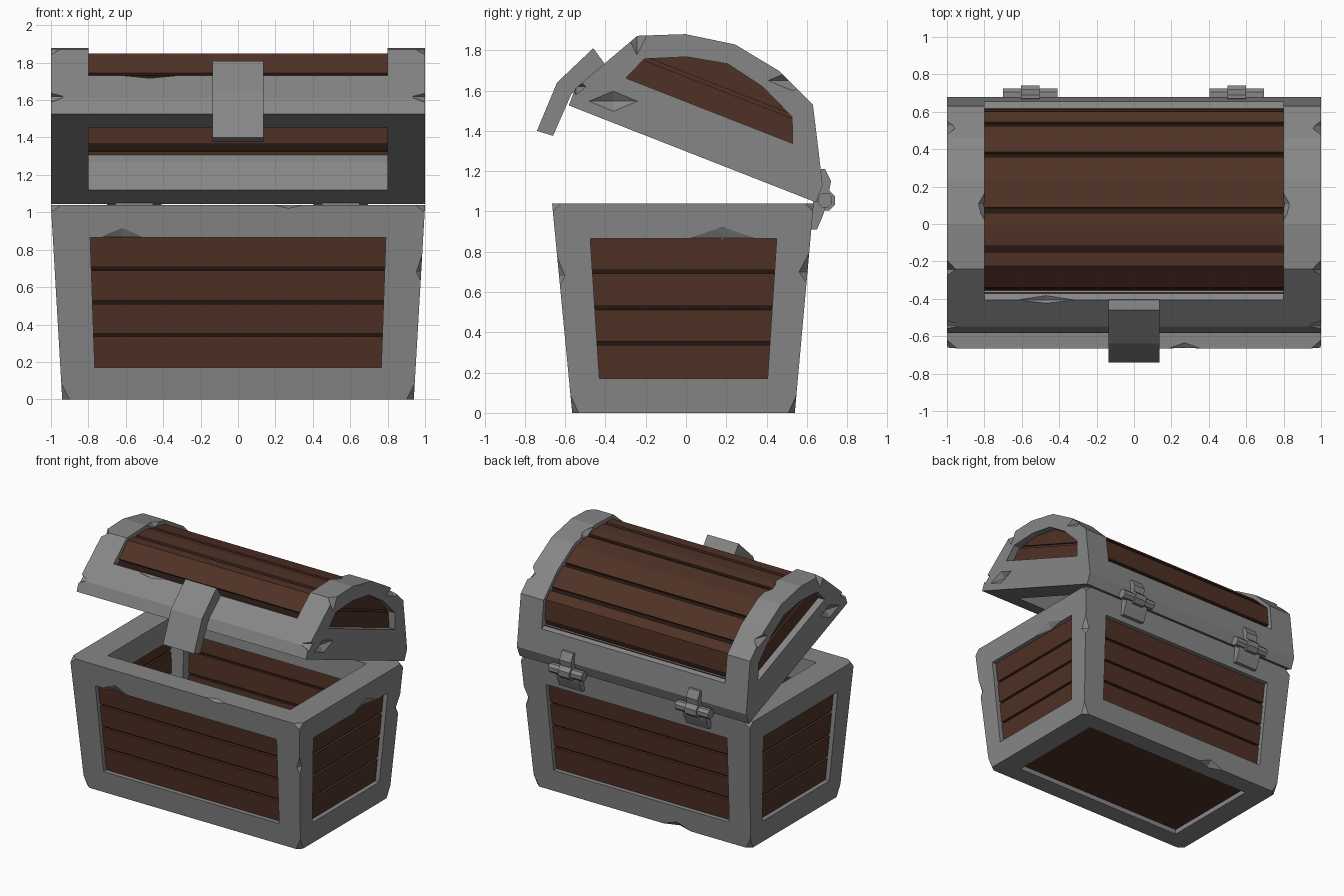
import bpy, bmesh
from mathutils import Vector

if "Cube" in bpy.data.objects:
    bpy.data.objects.remove(bpy.data.objects["Cube"])


def material(name, rgb):
    m = bpy.data.materials.new(name)
    m.diffuse_color = (*rgb, 1)
    m.use_nodes = True
    m.node_tree.nodes["Principled BSDF"].inputs["Base Color"].default_value = m.diffuse_color
    return m


IRON = material("grey_iron", (0.24, 0.24, 0.24))
WOOD = material("brown_wood", (0.08, 0.031, 0.019))
GAP = material("dark_gap", (0.018, 0.0085, 0.006))


def finish(name, bm, *mats):
    bmesh.ops.remove_doubles(bm, verts=bm.verts, dist=1e-5)
    bmesh.ops.recalc_face_normals(bm, faces=bm.faces)
    me = bpy.data.meshes.new(name)
    bm.to_mesh(me)
    bm.free()
    ob = bpy.data.objects.new(name, me)
    bpy.context.collection.objects.link(ob)
    for m in mats:
        me.materials.append(m)
    return ob


# Coordinate maps: straight sections along x or y, and the tilted open lid
def along_x(w, a, b): return Vector((w, a, b))
def along_y(w, a, b): return Vector((a, w, b))
def lid(w, u, v): return Vector((w, 0.645 - 0.931 * u + 0.365 * v, 1.045 + 0.365 * u + 0.931 * v))


def prism_bm(pts, w0, w1, place):
    bm = bmesh.new()
    a, b = ([bm.verts.new(place(w, *p)) for p in pts] for w in (w0, w1))
    bm.faces.new(a)
    bm.faces.new(b)
    for i in range(len(pts)):
        j = (i + 1) % len(pts)
        bm.faces.new((a[i], a[j], b[j], b[i]))
    bmesh.ops.recalc_face_normals(bm, faces=bm.faces)
    return bm


def prism(name, pts, w0, w1, place, mat=IRON):
    return finish(name, prism_bm(pts, w0, w1, place), mat)


def planks(name, path, gaps, w0, w1, place, thick=0.055, groove=0.018, gap_mat=GAP):
    """Board wall swept from a path, grooved on both sides at the gaps (centre, width)."""
    pts = [Vector(p) for p in path]
    cum = [0]
    for p, q in zip(pts, pts[1:]):
        cum.append(cum[-1] + (q - p).length)

    def at(s):
        i = max(k for k in range(len(pts) - 1) if cum[k] <= s + 1e-9 or k == 0)
        d = (pts[i + 1] - pts[i]).normalized()
        return pts[i] + d * (s - cum[i]), Vector((-d.y, d.x))

    cuts = sorted(cum + [c + k * w / 2 for c, w in gaps for k in (-1, 1)])
    stations = []
    for s0, s1 in zip(cuts, cuts[1:]):
        deep = any(abs((s0 + s1) / 2 - c) < w / 2 for c, w in gaps)
        stations += [(s0, deep), (s1, deep)]
    bm = bmesh.new()
    rows = []
    for s, deep in stations:
        p = at(s)[0]
        n = (at(max(s - 1e-4, 0))[1] + at(min(s + 1e-4, cum[-1]))[1]).normalized()
        g = groove if deep else 0
        o, i = p - n * g, p - n * (thick - g)
        rows.append([bm.verts.new(place(w, *q)) for q in (o, i) for w in (w0, w1)])
    for (s, d), (t, e), A, B in zip(stations, stations[1:], rows, rows[1:]):
        quads = [(A[0], A[1], B[1], B[0]), (A[2], A[3], B[3], B[2])]
        if t - s > 1e-6:
            quads += [(A[0], A[2], B[2], B[0]), (A[1], A[3], B[3], B[1])]
        for k, q in enumerate(quads):
            bm.faces.new(q).material_index = 1 if d and e and k < 2 else 0
    bm.faces.new([rows[0][k] for k in (0, 1, 3, 2)])
    bm.faces.new([rows[-1][k] for k in (0, 1, 3, 2)])
    return finish(name, bm, WOOD, gap_mat)


def chip(ob, spots):
    """Knock small faceted dents out of the metal: (centre, radii)."""
    bm = bmesh.new()
    for c, r in spots:
        v = [bm.verts.new(Vector(c) + Vector(d)) for d in (
            (r[0], 0, 0), (0, r[1], 0), (-r[0], 0, 0), (0, -r[1], 0), (0, 0, r[2]), (0, 0, -r[2]))]
        for i in range(4):
            for tip in (4, 5):
                bm.faces.new((v[i], v[(i + 1) % 4], v[tip]))
    cutter = finish("chip_cutter", bm, IRON)
    cutter.hide_render = True
    mod = ob.modifiers.new("chips", 'BOOLEAN')
    mod.operation, mod.solver, mod.object = 'DIFFERENCE', 'EXACT', cutter
    dg = bpy.context.evaluated_depsgraph_get()
    me = bpy.data.meshes.new_from_object(ob.evaluated_get(dg))
    ob.modifiers.clear()
    ob.data = me
    bpy.data.objects.remove(cutter)


# Base frame: twelve tapered beams as the shell of a 3x3x3 grid
Z = (0, 0.17, 0.865, 1.04)


def grid(i, j, k):
    z = Z[k]
    xo, xi = 0.94 + 0.058 * z, 0.76 + 0.035 * z
    return Vector(((-xo, -xi, xi, xo)[i],
                   (-0.565 - 0.096 * z, -0.419 - 0.065 * z, 0.394 + 0.065 * z, 0.54 + 0.09 * z)[j], z))


def solid(c):
    return all(0 <= q <= 2 for q in c) and sum(q != 1 for q in c) >= 2


bm = bmesh.new()
for c in [(i, j, k) for i in range(3) for j in range(3) for k in range(3)]:
    if not solid(c):
        continue
    for ax in range(3):
        for side in (0, 1):
            n = list(c)
            n[ax] += 2 * side - 1
            if solid(n):
                continue
            quad = []
            for d in ((0, 0), (1, 0), (1, 1), (0, 1)):
                o = list(d)
                o.insert(ax, side)
                quad.append(bm.verts.new(grid(*(c[m] + o[m] for m in range(3)))))
            bm.faces.new(quad)
base = finish("base_frame", bm, IRON)
spots = [((sx * 0.95, y, 0), (0.06, 0.05, 0.10)) for sx in (-1, 1) for y in (-0.575, 0.55)]
spots += [((sx * 1.0, y, 1.05), (0.07, 0.06, 0.06)) for sx in (-1, 1) for y in (-0.67, 0.64)]
spots += [((0.99, -0.64, 0.68), (0.045, 0.05, 0.11)), ((0.99, 0.61, 0.70), (0.05, 0.06, 0.10)),
          ((0.27, -0.68, 1.05), (0.17, 0.06, 0.04)), ((-0.62, -0.65, 0.87), (0.11, 0.03, 0.05)),
          ((0.99, 0.18, 0.87), (0.03, 0.16, 0.06)), ((-0.99, 0.61, 0.45), (0.05, 0.06, 0.10)),
          ((-0.30, 0.55, 0.0), (0.15, 0.05, 0.05))]
chip(base, spots)

# Base walls and floor
gaps = [(s, 0.018) for s in (0.19, 0.365, 0.545)]
gaps_down = [(0.72 - s, w) for s, w in reversed(gaps)]
z0, z1, rec = 0.155, 0.875, 0.035
planks("front_wall", [(-0.565 - 0.096 * z + rec, z) for z in (z0, z1)], gaps, -0.8, 0.8, along_x)
planks("back_wall", [(0.54 + 0.09 * z - rec, z) for z in (z1, z0)], gaps_down, -0.8, 0.8, along_x)
planks("left_wall", [(-0.94 - 0.058 * z + rec, z) for z in (z0, z1)], gaps, -0.48, 0.46, along_y)
planks("right_wall", [(0.94 + 0.058 * z - rec, z) for z in (z1, z0)], gaps_down, -0.48, 0.46, along_y)
prism("floor", [(-0.44, 0.04), (0.41, 0.04), (0.41, 0.1), (-0.44, 0.1)], -0.78, 0.78, along_x, WOOD)


# Lid end arches: outer outline around a window
def mirrored(half):
    return half + [(1.318 - u, v) for u, v in reversed(half[:-1])]


outer = mirrored([(0, 0), (0, 0.09), (0.088, 0.255), (0.191, 0.446), (0.411, 0.541), (0.659, 0.583)])
inner = mirrored([(0.215, 0.23), (0.265, 0.352), (0.457, 0.438), (0.659, 0.48)])
pair = [0, 0, 0, 1, 2, 3, 4, 5, 6, 6, 6]
for side, sx in (("left", -1), ("right", 1)):
    bm = bmesh.new()
    O, I = ([[bm.verts.new(lid(sx * w, *p)) for p in ring] for w in (0.8, 1.0)] for ring in (outer, inner))
    for i in range(11):
        j = (i + 1) % 11
        bm.faces.new((O[0][i], O[0][j], O[1][j], O[1][i]))
        a, b = pair[i], pair[j]
        for e in (0, 1):
            bm.faces.new(list(dict.fromkeys((O[e][i], O[e][j], I[e][b], I[e][a]))))
        if a != b:
            bm.faces.new((I[0][a], I[0][b], I[1][b], I[1][a]))
    arch = finish("lid_arch_" + side, bm, IRON)
    chip(arch, [(lid(sx * 1.0, 1.318, 0.10), (0.08, 0.05, 0.04)),
                (lid(sx * 1.0, 1.13, 0.45), (0.05, 0.05, 0.10)),
                (lid(sx * 1.0, 0.33, 0.52), (0.05, 0.12, 0.05)),
                (lid(sx * 1.0, 1.12, 0.10), (0.035, 0.12, 0.05)),
                (lid(sx * 0.8, 0.80, 0.57), (0.04, 0.10, 0.05))])
    # Recessed boards in the arch window
    prism("lid_window_back_" + side, inner, sx * 0.88, sx * 0.93, lid, WOOD)
    prism("lid_window_lower_board_" + side, [inner[0], (0.262, 0.345), (1.056, 0.345), inner[6]],
          sx * 0.93, sx * 0.945, lid, WOOD)
    prism("lid_window_upper_board_" + side, [(0.29, 0.363)] + inner[2:5] + [(1.028, 0.363)],
          sx * 0.93, sx * 0.945, lid, WOOD)

# Lid long beams and curved boards
beam = [(0, 0), (0.2, 0), (0.2, 0.16), (0.15, 0.25), (0.088, 0.255), (0, 0.09)]
prism("lid_back_beam", beam, -0.8, 0.8, lid)
front = prism("lid_front_beam", [(1.318 - u, v) for u, v in beam], -0.8, 0.8, lid)
chip(front, [(lid(-0.47, 1.23, 0.26), (0.18, 0.05, 0.03))])
roof = mirrored([(0.11, 0.22), (0.215, 0.43), (0.42, 0.511), (0.659, 0.553)])
total = 2 * sum((Vector(q) - Vector(p)).length for p, q in zip(roof[:3], roof[1:4]))
half = [(0.06, 0.04), (0.326, 0.03), (0.536, 0.03)]
planks("lid_boards", roof, half + [(total - s, w) for s, w in half], -0.81, 0.81, lid)

# Latch with a square recess in its front face
bm = prism_bm([(-0.46, 1.81), (-0.64, 1.64), (-0.74, 1.40), (-0.66, 1.375), (-0.57, 1.58), (-0.405, 1.735)],
              -0.137, 0.135, along_x)
plate = min(bm.faces, key=lambda f: f.calc_center_median().y if abs(f.normal.x) < 0.5 else 9)
bmesh.ops.inset_region(bm, faces=[plate], thickness=0.058)
bmesh.ops.inset_region(bm, faces=[plate], thickness=0.015, depth=-0.035)
finish("latch", bm, IRON)


# Hinges: barrel, middle knuckle and two leaves
def octagon(r):
    k = r * 0.414
    return [(0.69 + a, 1.055 + b) for a, b in
            ((r, k), (k, r), (-k, r), (-r, k), (-r, -k), (-k, -r), (k, -r), (r, -k))]


for side, x in (("left", -0.555), ("right", 0.55)):
    prism("hinge_barrel_" + side, octagon(0.035), x - 0.145, x + 0.145, along_x)
    prism("hinge_knuckle_" + side, octagon(0.05), x - 0.05, x + 0.05, along_x)
    prism("hinge_upper_leaf_" + side, [(0.655, 1.06), (0.705, 1.07), (0.72, 1.15), (0.69, 1.21), (0.67, 1.21)],
          x - 0.05, x + 0.05, along_x)
    prism("hinge_lower_leaf_" + side, [(0.615, 0.91), (0.65, 0.91), (0.68, 0.98), (0.70, 1.05), (0.632, 1.05)],
          x - 0.10, x + 0.10, along_x)
